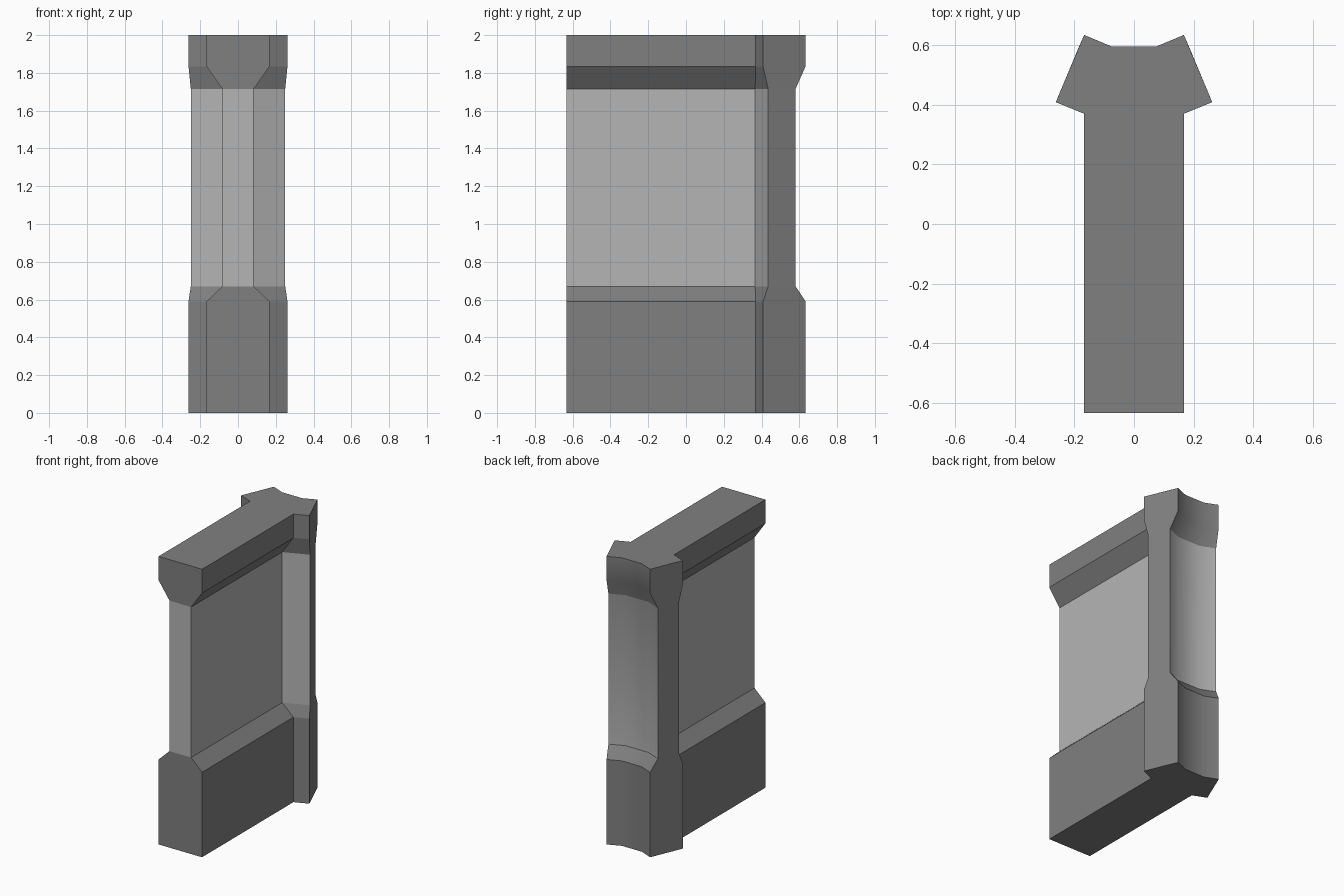
import bpy
import bmesh
import math

cube = bpy.data.objects.get("Cube")
if cube:
    bpy.data.objects.remove(cube, do_unlink=True)


def make_material(name, value):
    mat = bpy.data.materials.new(name)
    mat.use_nodes = True
    color = (value, value, value, 1)
    mat.diffuse_color = color
    mat.node_tree.nodes["Principled BSDF"].inputs["Base Color"].default_value = color
    return mat


# Half outlines in plan: wall end, wall-post corner, post corners, back recess
wide = [(0.167, -0.633), (0.167, 0.369), (0.262, 0.408), (0.167, 0.633), (0.076, 0.595)]
narrow = [(0.083, -0.633), (0.083, 0.366), (0.25, 0.435), (0.19, 0.58), (0.088, 0.537)]
levels = [(0, wide), (0.59, wide), (0.67, narrow), (1.715, narrow), (1.835, wide), (2, wide)]


def ring(bm, half, z):
    outline = half + [(-x, y) for x, y in reversed(half)]
    return [bm.verts.new((x, y, z)) for x, y in outline]


# Loft the wall and its end post through the levels
bm = bmesh.new()
rings = [ring(bm, half, z) for z, half in levels]
for low, high in zip(rings, rings[1:]):
    count = len(low)
    for i in range(count):
        j = (i + 1) % count
        bm.faces.new((low[i], low[j], high[j], high[i]))
bm.faces.new(rings[0])
bm.faces.new(rings[-1])
bmesh.ops.recalc_face_normals(bm, faces=bm.faces)

# Pale recessed band, except on the flat sides of the post
for face in bm.faces:
    n = face.normal
    z = face.calc_center_median().z
    post_side = abs(n.x) > 0.8 and n.y > 0.2
    face.material_index = int(0.7 < z < 1.7 and abs(n.z) < 0.1 and not post_side)
    # Soft shading across the hollow back of the post
    face.smooth = n.y > 0.5
for edge in bm.edges:
    edge.smooth = edge.calc_face_angle(0) < math.radians(30)

mesh = bpy.data.meshes.new("wall_with_end_post")
bm.to_mesh(mesh)
bm.free()
mesh.materials.append(make_material("dark_grey_frame", 0.216))
mesh.materials.append(make_material("light_grey_panel", 0.46))
wall = bpy.data.objects.new("wall_with_end_post", mesh)
bpy.context.collection.objects.link(wall)
